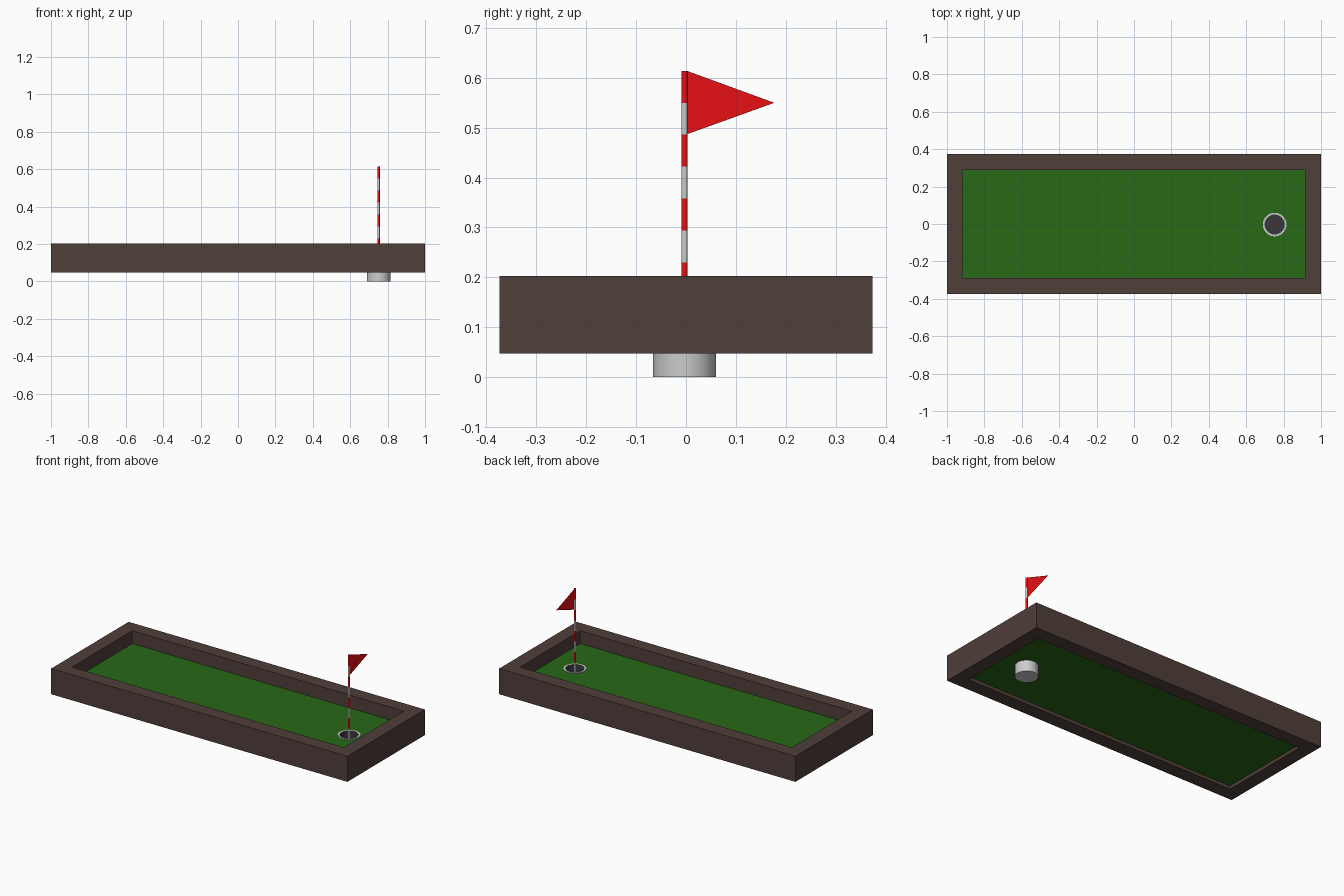
import bpy, bmesh
from math import cos, sin, tau

if "Cube" in bpy.data.objects:
    bpy.data.objects.remove(bpy.data.objects["Cube"])

HX, HY = 0.752, -0.003           # hole centre
FLOOR, TURF_LOW, TURF_TOP = 0.01, 0.067, 0.124


def material(name, rgb):
    m = bpy.data.materials.new(name)
    m.diffuse_color = (*rgb, 1)
    m.use_nodes = True
    m.node_tree.nodes["Principled BSDF"].inputs["Base Color"].default_value = m.diffuse_color
    return m


WOOD = material("dark_wood", (0.08, 0.05, 0.042))
GREEN = material("turf_green", (0.02, 0.14, 0.008))
RED = material("flag_red", (0.8, 0.005, 0.007))
DARK = material("hole_dark", (0.04, 0.04, 0.045))
GREY = material("light_grey", (0.8, 0.8, 0.8))


def finish(name, bm, mats, smooth=False):
    me = bpy.data.meshes.new(name)
    bm.to_mesh(me)
    bm.free()
    ob = bpy.data.objects.new(name, me)
    bpy.context.collection.objects.link(ob)
    for m in mats:
        me.materials.append(m)
    if smooth:
        bpy.ops.object.select_all(action='DESELECT')
        ob.select_set(True)
        bpy.context.view_layer.objects.active = ob
        bpy.ops.object.shade_smooth_by_angle(angle=0.7)
    return ob


def rect(x, y):
    return [(-x, -y), (x, -y), (x, y), (-x, y)]


def circle(r, n):
    return [(HX + r * cos(tau * i / n), HY + r * sin(tau * i / n)) for i in range(n)]


def plate(name, outer, hole, z0, z1, mat):
    """Flat plate with one opening, extruded from z0 to z1."""
    bm = bmesh.new()
    edges = []
    for loop in (outer, hole):
        vs = [bm.verts.new((x, y, z0)) for x, y in loop]
        edges += [bm.edges.new((vs[i - 1], vs[i])) for i in range(len(vs))]
    bmesh.ops.triangle_fill(bm, edges=edges, use_beauty=True, use_dissolve=False)
    ext = bmesh.ops.extrude_face_region(bm, geom=bm.faces[:], use_keep_orig=True)
    top = [g for g in ext["geom"] if isinstance(g, bmesh.types.BMVert)]
    bmesh.ops.translate(bm, verts=top, vec=(0, 0, z1 - z0))
    bmesh.ops.recalc_face_normals(bm, faces=bm.faces[:])
    return finish(name, bm, [mat])


def lathe(name, profile, bands, mats, n):
    """Revolve (radius, z) points round the hole axis; bands give material slots."""
    bm = bmesh.new()
    rings = [[bm.verts.new((x, y, z)) for x, y in circle(r, n)] for r, z in profile]
    for a, b, slot in zip(rings, rings[1:], bands):
        for i in range(n):
            bm.faces.new((a[i - 1], a[i], b[i], b[i - 1])).material_index = slot
    bm.faces.new(rings[0][::-1]).material_index = bands[0]
    bm.faces.new(rings[-1]).material_index = bands[-1]
    bmesh.ops.recalc_face_normals(bm, faces=bm.faces[:])
    return finish(name, bm, mats, smooth=True)


# Wooden surround and sunken turf
plate("frame", rect(1.0, 0.3735), rect(0.917, 0.29), 0.047, 0.203, WOOD)
plate("turf", rect(0.917, 0.29), circle(0.062, 48), TURF_LOW, TURF_TOP, GREEN)

# Cup: grey shell and rim, dark inside
RIM = TURF_TOP + 0.003
lathe("cup", [(0.063, 0), (0.063, RIM), (0.051, RIM), (0.051, FLOOR)],
      [0, 0, 1], [GREY, DARK], 48)

# Striped pole, alternating bands from the top down
levels = [0.614 - 0.064 * i for i in range(10)] + [FLOOR]
lathe("flag_pole", [(0.0065, z) for z in levels],
      [i % 2 for i in range(10)], [RED, GREY], 16)

# Pennant
bm = bmesh.new()
bm.faces.new([bm.verts.new((HX, y, z)) for y, z in
              [(HY + 0.005, 0.487), (0.177, 0.55), (HY + 0.005, 0.614)]])
finish("pennant", bm, [RED])
